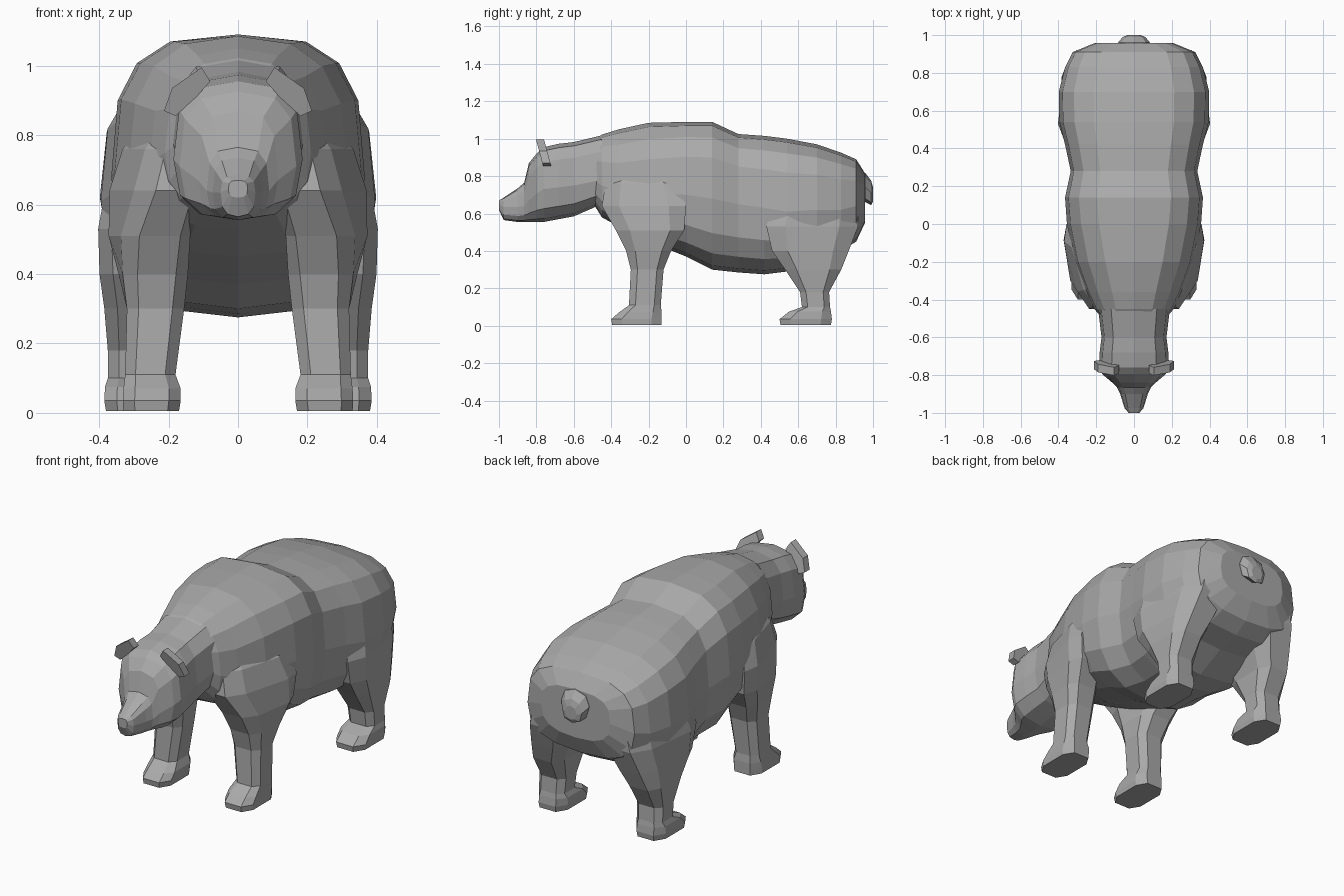
import bpy
import bmesh
from math import cos, sin, pi, copysign

if "Cube" in bpy.data.objects:
    bpy.data.objects.remove(bpy.data.objects["Cube"])

# One plain fur colour
fur = bpy.data.materials.new("grey fur")
fur.use_nodes = True
fur.diffuse_color = (.4, .4, .4, 1)
fur.node_tree.nodes["Principled BSDF"].inputs["Base Color"].default_value = fur.diffuse_color


def make_object(name, rings):
    """Skin a list of equal closed rings, cap both ends and keep flat faces."""
    bm = bmesh.new()
    loops = [[bm.verts.new(point) for point in ring] for ring in rings]
    count = len(loops[0])
    for lower, upper in zip(loops, loops[1:]):
        for i in range(count):
            j = (i + 1) % count
            bm.faces.new((lower[i], lower[j], upper[j], upper[i]))
    bm.faces.new(loops[0])
    bm.faces.new(loops[-1])
    bmesh.ops.recalc_face_normals(bm, faces=bm.faces)
    mesh = bpy.data.meshes.new(name)
    bm.to_mesh(mesh)
    bm.free()
    mesh.materials.append(fur)
    obj = bpy.data.objects.new(name, mesh)
    bpy.context.collection.objects.link(obj)
    return obj


def rounded(value, power):
    return copysign(abs(value) ** power, value)


def trunk_ring(y, bottom, top, width, middle, upper=.65, lower=.75, count=16):
    """Cross-section across the y axis; smaller powers make a half boxier."""
    points = []
    for i in range(count):
        angle = 2 * pi * i / count
        above = sin(angle) > 0
        power = upper if above else lower
        side, rise = rounded(cos(angle), power), rounded(sin(angle), power)
        reach = top - middle if above else middle - bottom
        points.append((width * side, y, middle + reach * rise))
    return points


def limb_ring(z, back, front, inner, outer, splay, side):
    """Eight-sided leg section; splay moves the back outwards, the front inwards."""
    points = []
    for i in range(8):
        angle = 2 * pi * (i + .5) / 8
        scale = rounded(cos(pi / 8), .6)
        across = rounded(cos(angle), .6) / scale
        along = rounded(sin(angle), .6) / scale
        x = (inner + outer) / 2 + (outer - inner) / 2 * across + splay * along
        y = (back + front) / 2 + (back - front) / 2 * along
        points.append((side * x, y, z))
    return points


# Torso: y, bottom, top, half width, widest height, roundness of the shoulders
torso = [
    (-.5, .66, .99, .168, .78, .75), (-.45, .58, 1.022, .21, .75, .8),
    (-.36, .53, 1.05, .255, .72, .82), (-.2, .45, 1.085, .315, .71, .76),
    (0, .37, 1.09, .355, .7, .68), (.14, .3, 1.09, .365, .68),
    (.28, .285, 1.025, .335, .65), (.42, .275, 1.015, .365, .63),
    (.54, .29, 1, .395, .61), (.7, .37, .97, .398, .62),
    (.83, .4, .925, .365, .62), (.91, .45, .89, .325, .64),
    (.957, .55, .815, .21, .68),
]
make_object("torso", [trunk_ring(*row) for row in torso])

# Head: from the nose through the muzzle and brow to the neck
head = [
    (-1, .62, .67, .028, .645), (-.975, .565, .685, .05, .635),
    (-.9, .555, .735, .073, .635), (-.865, .555, .765, .09, .64),
    (-.84, .555, .87, .115, .67), (-.795, .555, .925, .168, .71),
    (-.76, .555, .955, .186, .73), (-.68, .57, .973, .182, .74),
    (-.6, .585, .982, .172, .75), (-.45, .65, 1.018, .19, .78),
]
make_object("head", [trunk_ring(*row, count=12) for row in head])

# Legs: z, back, front, inner, outer, splay
front_leg = [
    (.005, -.13, -.395, .17, .33, 0), (.035, -.13, -.4, .165, .332, 0),
    (.07, -.13, -.36, .165, .33, 0), (.11, -.135, -.305, .18, .325, 0),
    (.3, -.12, -.295, .155, .32, 0), (.4, -.08, -.32, .15, .338, .01),
    (.51, -.01, -.375, .155, .355, .03), (.64, 0, -.45, .15, .335, .06),
    (.76, -.04, -.43, .12, .3, .055), (.86, -.12, -.36, .1, .22, .04),
]
hind_leg = [
    (.005, .775, .505, .215, .38, 0), (.035, .78, .5, .21, .385, 0),
    (.075, .775, .55, .21, .383, 0), (.1, .77, .62, .22, .375, 0),
    (.18, .765, .61, .215, .375, 0), (.3, .83, .53, .2, .385, 0),
    (.4, .87, .46, .17, .39, -.015), (.53, .92, .43, .14, .385, -.03),
    (.68, .92, .47, .1, .355, -.035), (.8, .86, .54, .1, .3, -.02),
]
for side, label in ((1, "left"), (-1, "right")):
    for part, rows in (("front_leg", front_leg), ("hind_leg", hind_leg)):
        make_object(label + "_" + part, [limb_ring(*row, side) for row in rows])

    # Ear: thin curved slab leaning forward at the top
    outline = [(.08, .955), (.105, .995), (.19, .935), (.213, .87),
               (.18, .855), (.12, .91)]
    ear = [[(side * x, y - (z - .87) * .27, z) for x, z in outline]
           for y in (-.768, -.725)]
    make_object(label + "_ear", ear)

# Tail: short stub
tail = [
    (.91, .7, .83, .075, .77), (.96, .66, .815, .085, .74),
    (.99, .645, .775, .06, .71), (1, .665, .74, .035, .7),
]
make_object("tail", [trunk_ring(*row, upper=.9, count=8) for row in tail])
